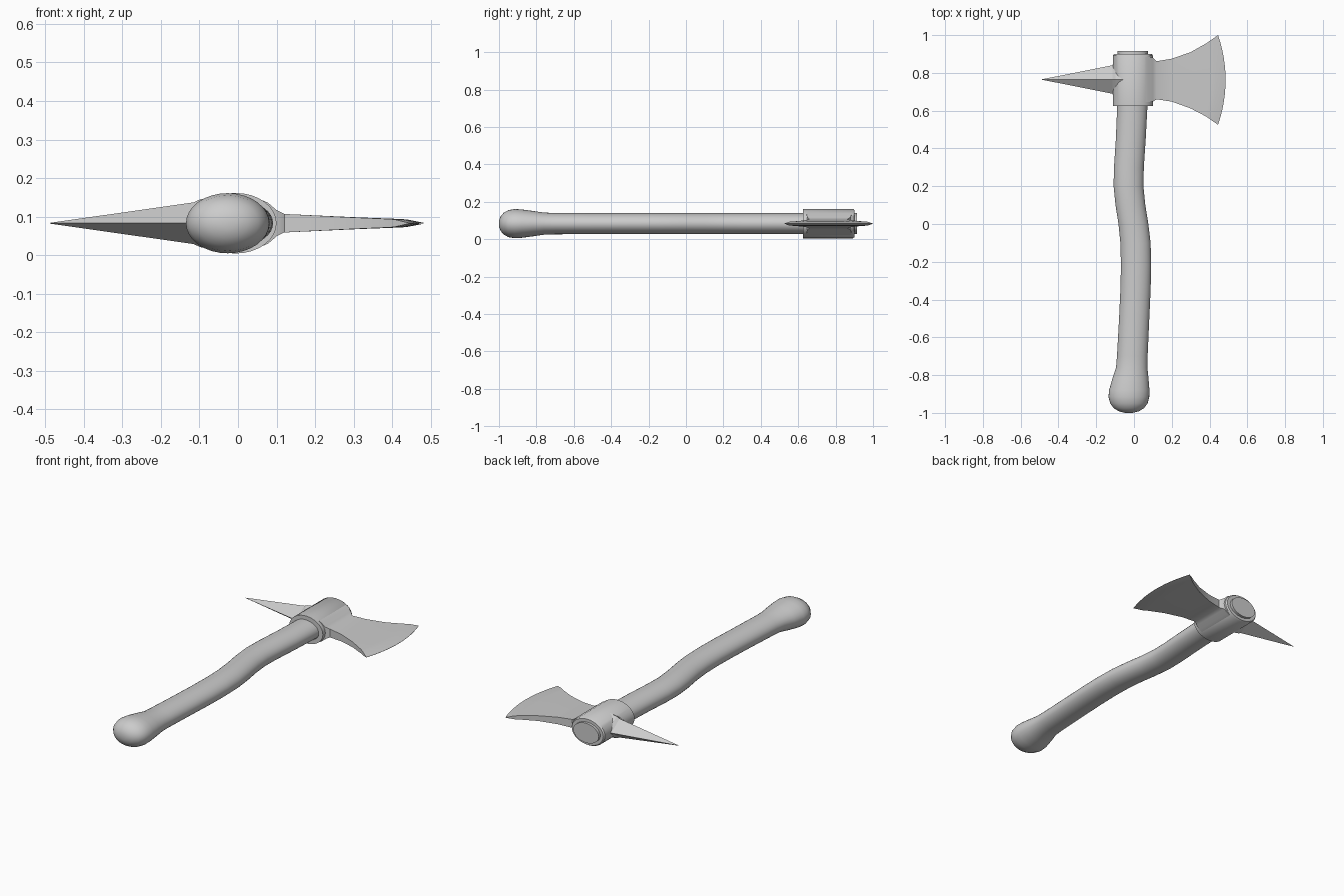
import bpy, bmesh, math

if "Cube" in bpy.data.objects:
    bpy.data.objects.remove(bpy.data.objects["Cube"])

ZC = 0.083   # height of the axe's mid plane


def loft(name, rings, closed=False, angle=35):
    """Skin a list of equal-sized point rings; cap the ends unless closed on itself."""
    bm = bmesh.new()
    loops = [[bm.verts.new(p) for p in r] for r in rings]
    n = len(rings[0])
    pairs = list(zip(loops, loops[1:])) + ([(loops[-1], loops[0])] if closed else [])
    for a, b in pairs:
        for i in range(n):
            j = (i + 1) % n
            bm.faces.new((a[i], a[j], b[j], b[i]))
    if not closed:
        bm.faces.new(loops[0])
        bm.faces.new(loops[-1])
    bmesh.ops.remove_doubles(bm, verts=bm.verts, dist=1e-5)
    bmesh.ops.recalc_face_normals(bm, faces=bm.faces)
    me = bpy.data.meshes.new(name)
    bm.to_mesh(me)
    bm.free()
    ob = bpy.data.objects.new(name, me)
    bpy.context.collection.objects.link(ob)
    bpy.ops.object.select_all(action='DESELECT')
    bpy.context.view_layer.objects.active = ob
    ob.select_set(True)
    bpy.ops.object.shade_smooth_by_angle(angle=math.radians(angle))
    return ob


def ellipse(y, cx, rx, rz, n=32):
    return [(cx + rx * math.cos(2 * math.pi * i / n), y,
             ZC + rz * math.sin(2 * math.pi * i / n)) for i in range(n)]


# Wavy handle with a swollen, rounded knob: y, centre x, half width, half height
handle = [(-1.0, -.027, .02, .015), (-.992, -.027, .052, .038), (-.975, -.027, .08, .058),
          (-.95, -.027, .099, .072), (-.915, -.027, .108, .078), (-.88, -.025, .107, .076),
          (-.82, -.019, .096, .068), (-.76, -.012, .083, .059), (-.7, -.009, .081, .057),
          (-.5, .001, .08, .056), (-.35, .008, .08, .056), (-.22, .011, .08, .056),
          (-.1, .008, .08, .056), (0, -.003, .079, .056), (.1, -.019, .079, .056),
          (.2, -.029, .079, .056), (.3, -.027, .079, .056), (.45, -.017, .079, .056),
          (.62, -.009, .08, .056), (.915, -.007, .081, .056)]
loft("handle", [ellipse(*h) for h in handle], angle=45)

# Socket collar: hollow ring around the handle
collar = [(.625, .080, .055), (.625, .106, .0785), (.892, .106, .0785),
          (.9, .100, .073), (.9, .080, .055)]
loft("collar", [ellipse(y, -.006, rx, rz) for y, rx, rz in collar], closed=True)

# Flared blade: x, bottom y, top y, half thickness, forward bow
blade = [(.05, .645, .885, .065, 0), (.078, .645, .885, .053, 0), (.1, .648, .88, .034, 0),
         (.12, .66, .862, .024, 0), (.2, .648, .875, .020, .006), (.3, .612, .91, .015, .016),
         (.38, .57, .955, .0115, .028), (.405, .553, .972, .010, .032),
         (.445, .525, 1.0, 0.0005, .040)]
STEPS = 12
rings = []
for x, y0, y1, t, bow in blade:
    side = [(x + bow * (1 - (2 * i / STEPS - 1) ** 2), y0 + (y1 - y0) * i / STEPS)
            for i in range(STEPS + 1)]
    rings.append([(px, py, ZC + t) for px, py in side] +
                 [(px, py, ZC - t) for px, py in reversed(side)])
loft("blade", rings, angle=30)

# Back spike: diamond section with a short flare into the collar
spike = [(-.05, .115, .07), (-.098, .106, .062), (-.115, .075, .054), (-.488, .001, .001)]
loft("spike", [[(x, .765 + w, ZC), (x, .765, ZC + h), (x, .765 - w, ZC), (x, .765, ZC - h)]
               for x, w, h in spike], angle=20)
